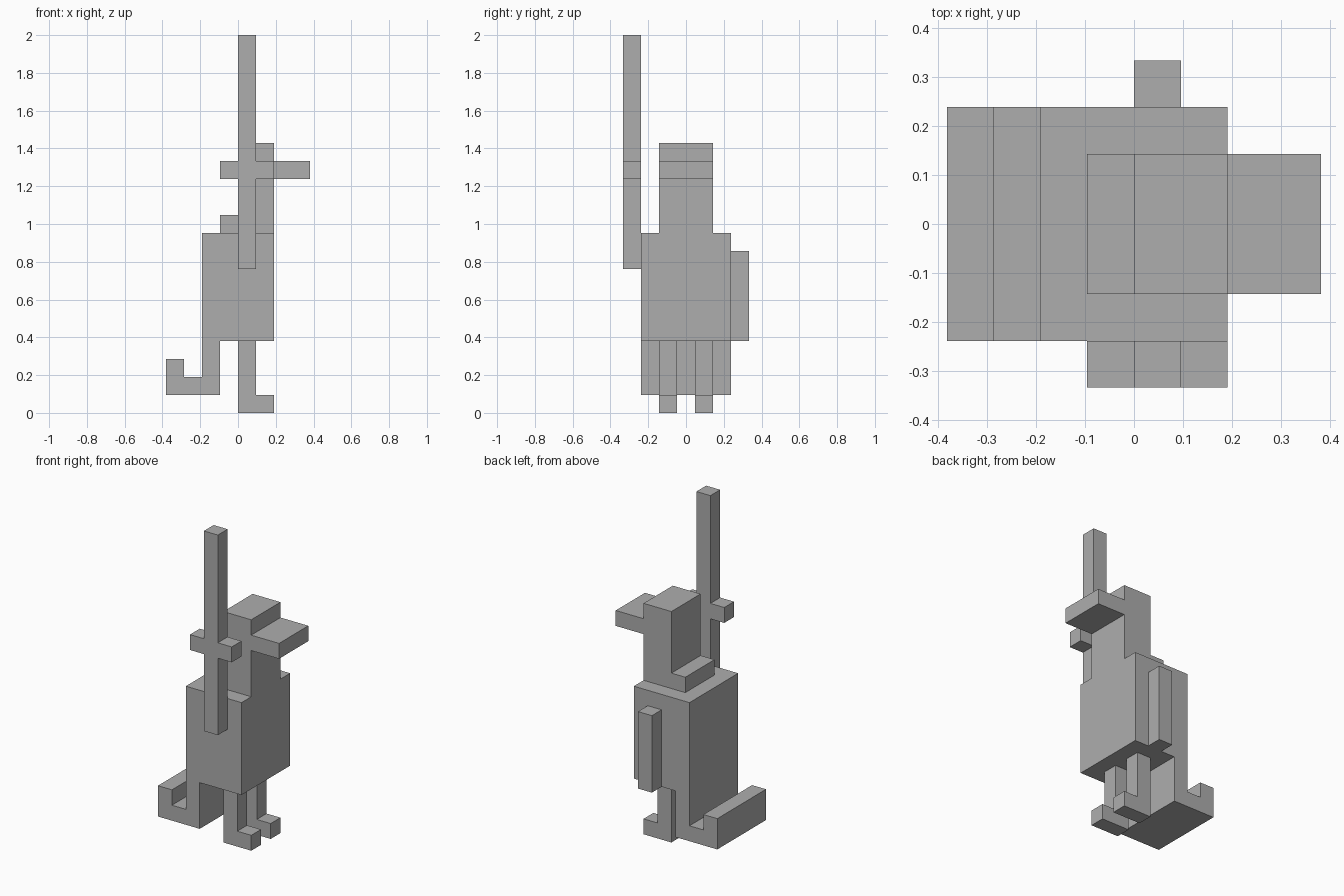
import bpy, bmesh

cube = bpy.data.objects.get("Cube")
if cube:
    bpy.data.objects.remove(cube, do_unlink=True)

U = 2 / 21  # one block of the model

grey = bpy.data.materials.new("plain_grey")
grey.use_nodes = True
colour = (0.42, 0.42, 0.42, 1)
grey.diffuse_color = colour
grey.node_tree.nodes["Principled BSDF"].inputs["Base Color"].default_value = colour


def slab(name, profile, y0, y1):
    """Extrude an x-z outline, given in blocks, from y0 to y1."""
    bm = bmesh.new()
    face = bm.faces.new([bm.verts.new((x * U, y0 * U, z * U)) for x, z in profile])
    new = bmesh.ops.extrude_face_region(bm, geom=[face])["geom"]
    moved = [v for v in new if isinstance(v, bmesh.types.BMVert)]
    bmesh.ops.translate(bm, verts=moved, vec=(0, (y1 - y0) * U, 0))
    bmesh.ops.recalc_face_normals(bm, faces=bm.faces)
    mesh = bpy.data.meshes.new(name)
    bm.to_mesh(mesh)
    bm.free()
    mesh.materials.append(grey)
    obj = bpy.data.objects.new(name, mesh)
    bpy.context.collection.objects.link(obj)
    return obj


def rect(x0, x1, z0, z1):
    return [(x0, z0), (x1, z0), (x1, z1), (x0, z1)]


# Torso with the upturned tail
slab("body_and_tail",
     [(2, 4), (2, 10), (-2, 10), (-2, 2), (-3, 2), (-3, 3),
      (-4, 3), (-4, 1), (-1, 1), (-1, 4)], -2.5, 2.5)

# Head with bill and collar
slab("head_and_bill",
     [(2, 10), (2, 13), (4, 13), (4, 14), (2, 14), (2, 15),
      (0, 15), (0, 11), (-1, 11), (-1, 10)], -1.5, 1.5)

# Legs with feet pointing the way of the bill
for side, y in (("right", -1.5), ("left", 0.5)):
    slab(side + "_leg", [(0, 0), (2, 0), (2, 1), (1, 1), (1, 4), (0, 4)], y, y + 1)

# Hanging arm
slab("arm", rect(0, 1, 4, 9), 2.5, 3.5)

# Upright sword with cross guard
slab("sword",
     [(0, 8), (1, 8), (1, 13), (2, 13), (2, 14), (1, 14), (1, 21),
      (0, 21), (0, 14), (-1, 14), (-1, 13), (0, 13)], -3.5, -2.5)
